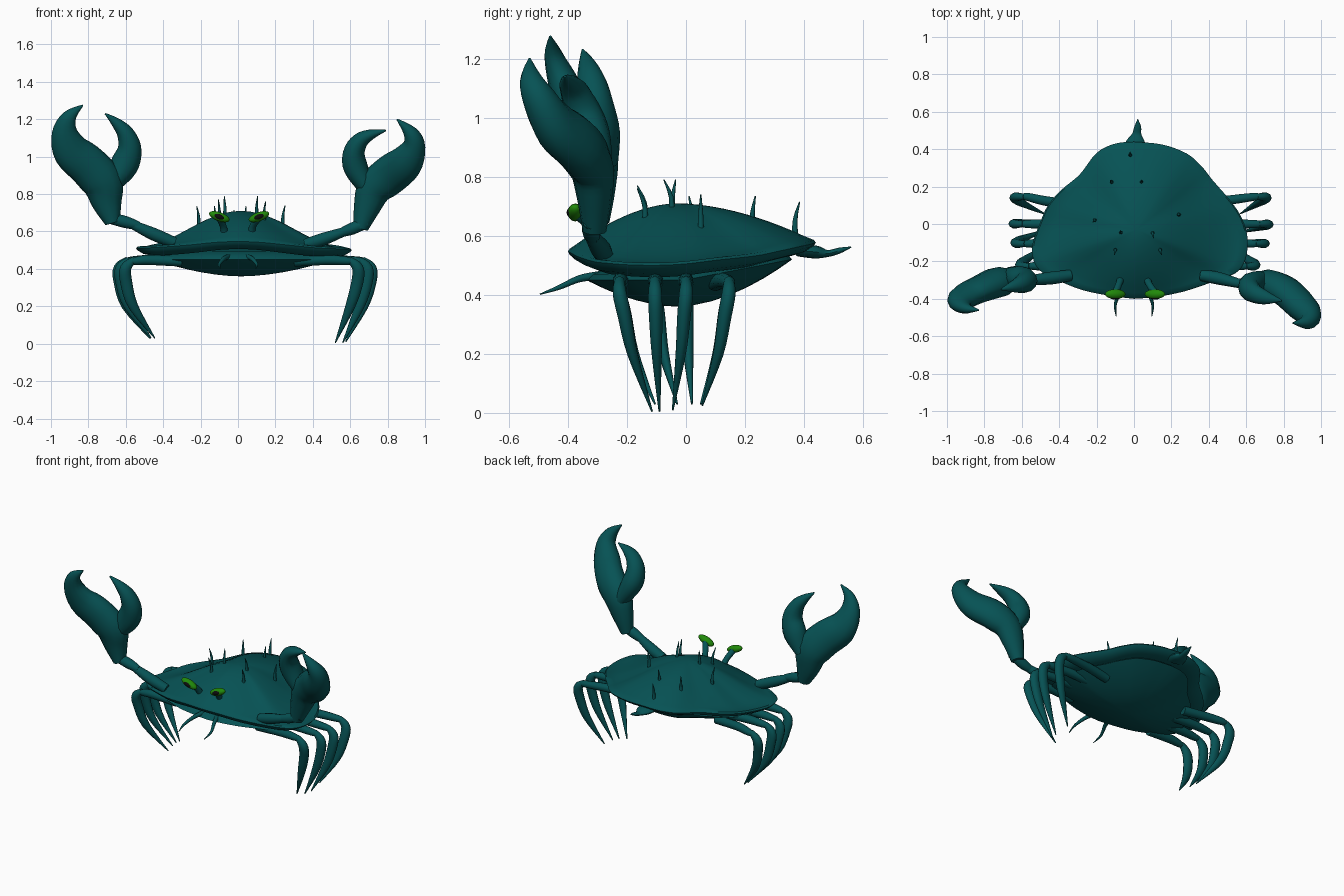
import bpy, bmesh, math
from mathutils import Vector, Matrix


def material(name, rgb):
    m = bpy.data.materials.new(name)
    m.diffuse_color = (*rgb, 1)
    return m


TEAL = material("teal_shell", (0.002, 0.085, 0.09))
GREEN = material("eye_green", (0.015, 0.25, 0.003))
BLACK = material("pupil_black", (0.004, 0.004, 0.004))


def finish(name, bm, mat):
    bmesh.ops.recalc_face_normals(bm, faces=bm.faces)
    me = bpy.data.meshes.new(name)
    bm.to_mesh(me)
    bm.free()
    me.polygons.foreach_set("use_smooth", [True] * len(me.polygons))
    me.set_sharp_from_angle(angle=math.radians(50))
    me.materials.append(mat)
    ob = bpy.data.objects.new(name, me)
    bpy.context.collection.objects.link(ob)
    return ob


def spline(pts, steps):
    """Catmull-Rom resampling of tuples of any length."""
    n, out = len(pts), []
    for i in range(n - 1):
        p = [pts[max(0, min(n - 1, i + k))] for k in (-1, 0, 1, 2)]
        for s in range(steps):
            t = s / steps
            out.append([0.5 * (2 * b + (c - a) * t + (2 * a - 5 * b + 4 * c - d) * t * t
                               + (3 * b - a - 3 * c + d) * t ** 3) for a, b, c, d in zip(*p)])
    return out + [list(pts[-1])]


def skin(bm, rings):
    for a, b in zip(rings, rings[1:]):
        for i in range(len(a)):
            j = (i + 1) % len(a)
            bm.faces.new((a[i], a[j], b[j], b[i]))


def tube(name, pts, ref=(0, 1, 0), sides=12, steps=4):
    """Tapered limb: points are (x, y, z, half width, half depth)."""
    pts = spline([p if len(p) == 5 else (*p, p[3]) for p in pts], steps)
    co = [Vector(p[:3]) for p in pts]
    bm, rings = bmesh.new(), []
    for i, p in enumerate(pts):
        t = (co[min(i + 1, len(co) - 1)] - co[max(i - 1, 0)]).normalized()
        u = t.cross(Vector(ref)).normalized()
        v = u.cross(t)
        w, d = max(p[3], 0.002), max(p[4], 0.002)
        rings.append([bm.verts.new(co[i] + u * w * math.cos(a) + v * d * math.sin(a))
                      for a in (2 * math.pi * k / sides for k in range(sides))])
    skin(bm, rings)
    bm.faces.new(rings[0])
    bm.faces.new(rings[-1])
    return finish(name, bm, TEAL)


# Slightly lopsided shell outline, each half from back to front: x, y, rim height
right = [(0, 0.44, 0.58), (0.15, 0.425, 0.575), (0.28, 0.378, 0.565), (0.36, 0.31, 0.55),
         (0.42, 0.235, 0.535), (0.535, 0.10, 0.52), (0.59, 0.0, 0.508), (0.608, -0.10, 0.503),
         (0.592, -0.20, 0.505), (0.54, -0.265, 0.51), (0.42, -0.31, 0.515), (0.27, -0.36, 0.53),
         (0.12, -0.39, 0.545), (0, -0.40, 0.55)]
left = [(0, 0.44, 0.58), (-0.10, 0.43, 0.575), (-0.20, 0.38, 0.565), (-0.29, 0.265, 0.55),
        (-0.385, 0.185, 0.535), (-0.46, 0.10, 0.525), (-0.505, 0.0, 0.515), (-0.543, -0.11, 0.512),
        (-0.535, -0.20, 0.515), (-0.49, -0.26, 0.515), (-0.40, -0.305, 0.52), (-0.27, -0.355, 0.53),
        (-0.12, -0.385, 0.545), (0, -0.40, 0.55)]
outline = spline(right, 4) + spline(left, 4)[-2:0:-1]
CX, CY = 0.015, -0.03


def dome(s, p):
    """Bell-shaped across, rounder front to back."""
    w = math.cos(math.atan2(p[1] - CY, p[0] - CX)) ** 2
    return w * (0.5 + 0.5 * math.cos(math.pi * s)) + (1 - w) * (1 - s ** 1.8)


def disc(name, layers, centre_top, centre_bottom):
    """Closed shell from scaled copies of the outline: layers of (scale, height function)."""
    bm = bmesh.new()
    rings = [[bm.verts.new((CX + (p[0] - CX) * s, CY + (p[1] - CY) * s, f(s, p))) for p in outline]
             for s, f in layers]
    skin(bm, rings)
    for ring, z in ((rings[0], centre_top), (rings[-1], centre_bottom)):
        c = bm.verts.new((CX, CY, z))
        for i in range(len(ring)):
            bm.faces.new((ring[i], ring[(i + 1) % len(ring)], c))
    return finish(name, bm, TEAL)


# Carapace with rolled rim
top = [(k / 12, lambda s, p: p[2] + (0.71 - p[2]) * dome(s, p)) for k in range(1, 12)]
rim = [(0.985, lambda s, p: p[2] + 0.006), (1.0, lambda s, p: p[2] - 0.003),
       (0.985, lambda s, p: p[2] - 0.014), (0.93, lambda s, p: p[2] - 0.032),
       (0.84, lambda s, p: p[2] - 0.043), (0.72, lambda s, p: p[2] - 0.035)]
disc("carapace", top + rim, 0.71, 0.5)


# Underbelly
def edge(p):
    return 0.45 + 0.16 * max(0.0, p[1])


under = [(0.6, lambda s, p: edge(p) + 0.045), (0.78, lambda s, p: edge(p) + 0.02)]
under += [(s, lambda s, p: 0.36 + (edge(p) - 0.36) * (s / 0.83) ** 1.8)
          for s in (0.83, 0.8, 0.72, 0.62, 0.5, 0.38, 0.25, 0.12)]
disc("underbelly", under, 0.51, 0.36)

# Claws: each with arm, wrist, palm with large finger, and small finger
tube("left_arm", [(-0.34, -0.275, 0.54, 0.03), (-0.45, -0.29, 0.585, 0.034),
                  (-0.56, -0.30, 0.635, 0.024)])
tube("left_wrist", [(-0.53, -0.30, 0.63, 0.022), (-0.60, -0.30, 0.65, 0.032),
                    (-0.68, -0.30, 0.67, 0.03)])
tube("left_claw", [(-0.67, -0.30, 0.645, 0.04), (-0.70, -0.30, 0.75, 0.08, 0.06),
                   (-0.725, -0.31, 0.86, 0.11, 0.08), (-0.80, -0.34, 0.95, 0.11, 0.075),
                   (-0.89, -0.38, 1.03, 0.10, 0.065), (-0.925, -0.42, 1.13, 0.07, 0.05),
                   (-0.90, -0.45, 1.215, 0.038, 0.03), (-0.83, -0.46, 1.275, 0.004)])
tube("left_claw_finger", [(-0.67, -0.29, 0.85, 0.045, 0.06), (-0.61, -0.29, 0.95, 0.075, 0.066),
                          (-0.58, -0.305, 1.04, 0.064, 0.06), (-0.60, -0.32, 1.12, 0.047, 0.05),
                          (-0.65, -0.335, 1.18, 0.028, 0.03), (-0.71, -0.35, 1.23, 0.004)])
tube("right_arm", [(0.36, -0.275, 0.53, 0.03), (0.45, -0.29, 0.557, 0.034),
                   (0.57, -0.32, 0.60, 0.024)])
tube("right_wrist", [(0.54, -0.315, 0.59, 0.022), (0.61, -0.32, 0.615, 0.032),
                     (0.69, -0.32, 0.65, 0.03)])
tube("right_claw", [(0.655, -0.31, 0.615, 0.04), (0.69, -0.31, 0.73, 0.072, 0.06),
                    (0.73, -0.32, 0.83, 0.095, 0.075), (0.81, -0.36, 0.90, 0.105, 0.08),
                    (0.895, -0.44, 0.97, 0.095, 0.075), (0.94, -0.495, 1.06, 0.062, 0.058),
                    (0.92, -0.525, 1.13, 0.038, 0.038), (0.85, -0.53, 1.20, 0.004)])
tube("right_claw_finger", [(0.69, -0.31, 0.83, 0.045, 0.06), (0.63, -0.325, 0.94, 0.065, 0.068),
                           (0.62, -0.35, 1.02, 0.058, 0.062), (0.652, -0.375, 1.083, 0.045, 0.05),
                           (0.71, -0.395, 1.118, 0.028, 0.035), (0.79, -0.41, 1.14, 0.004)])

# Walking legs: root y, knee y, right tip y, left tip y, outward shift, tip height
legs = [(-0.22, -0.225, -0.115, -0.105, -0.05, 0.005), (-0.10, -0.105, -0.09, -0.03, 0.0, 0.005),
        (0.0, 0.0, -0.045, 0.02, 0.02, 0.01), (0.10, 0.145, 0.055, 0.05, 0.01, 0.025)]
for side, sx, reach, tip_x in (("right", 1, 0.70, 0.56), ("left", -1, 0.635, 0.465)):
    for n, (ry, ky, ty, ly, dx, tz) in enumerate(legs, 1):
        if sx < 0:
            ty, dx, tz = ly, dx * 0.5, 0.03
        r = reach + dx
        my = ky * 0.6 + ty * 0.4
        tube(f"{side}_upper_leg_{n}", [(sx * 0.30, ry, 0.44, 0.028), (sx * 0.47, (ry + ky) / 2, 0.448, 0.027),
                                       (sx * (r - 0.07), ky, 0.443, 0.022), (sx * (r - 0.03), ky, 0.438, 0.012)],
             sides=10)
        tube(f"{side}_lower_leg_{n}", [(sx * (r - 0.055), ky, 0.45, 0.016), (sx * (r - 0.01), ky, 0.405, 0.03, 0.024),
                                       (sx * (r - 0.012), ky * 0.85 + ty * 0.15, 0.33, 0.032, 0.024),
                                       (sx * (r - 0.05), my, 0.2, 0.026, 0.018),
                                       (sx * (tip_x + dx * 0.8), ty, tz, 0.003)], sides=10)

# Back spines: x, y, tip y, tip z
spines = [(-0.02, 0.37, 0.385, 0.715), (-0.12, 0.225, 0.235, 0.735), (0.04, 0.225, 0.235, 0.735),
          (-0.21, 0.02, 0.01, 0.735), (0.24, 0.05, 0.05, 0.74), (-0.07, -0.045, -0.035, 0.79),
          (0.10, -0.05, -0.075, 0.79), (-0.10, -0.14, -0.165, 0.77), (0.14, -0.14, -0.165, 0.76)]
for n, (x, y, ty, tz) in enumerate(spines, 1):
    tube(f"back_spine_{n}", [(x, y, tz - 0.13, 0.011), (x, y, tz - 0.06, 0.008),
                             (x * 1.05, ty, tz, 0.002)], sides=8, steps=3)

# Tail spike
tube("tail_spike", [(0.0, 0.38, 0.55, 0.02, 0.06), (0.01, 0.44, 0.545, 0.022, 0.05),
                    (0.015, 0.48, 0.54, 0.012, 0.025), (0.02, 0.52, 0.55, 0.01, 0.018),
                    (0.02, 0.56, 0.562, 0.002)], ref=(1, 0, 0))


# Eyes on stalks, and mouth feelers
def ellipsoid(name, loc, size, tilt, mat):
    bm = bmesh.new()
    bmesh.ops.create_uvsphere(bm, u_segments=20, v_segments=12, radius=1)
    bm.transform(Matrix.Translation(loc) @ Matrix.Rotation(tilt, 4, 'Y') @ Matrix.Diagonal((*size, 1)))
    finish(name, bm, mat)


for side, sx, x in (("left", -1, -0.10), ("right", 1, 0.112)):
    tube(f"{side}_eye_stalk", [(sx * 0.07, -0.29, 0.58, 0.022), (sx * 0.08, -0.32, 0.63, 0.018),
                               (x, -0.37, 0.677, 0.02)])
    ellipsoid(f"{side}_eye", (x, -0.375, 0.679), (0.058, 0.026, 0.024), -sx * 0.35, GREEN)
    ellipsoid(f"{side}_pupil", (x, -0.39, 0.679), (0.032, 0.0145, 0.015), -sx * 0.35, BLACK)
    tube(f"{side}_feeler", [(sx * 0.05, -0.29, 0.465, 0.016), (sx * 0.075, -0.36, 0.455, 0.012),
                            (sx * 0.10, -0.43, 0.425, 0.008), (sx * 0.095, -0.495, 0.402, 0.002)],
         ref=(1, 0, 0), sides=8)
